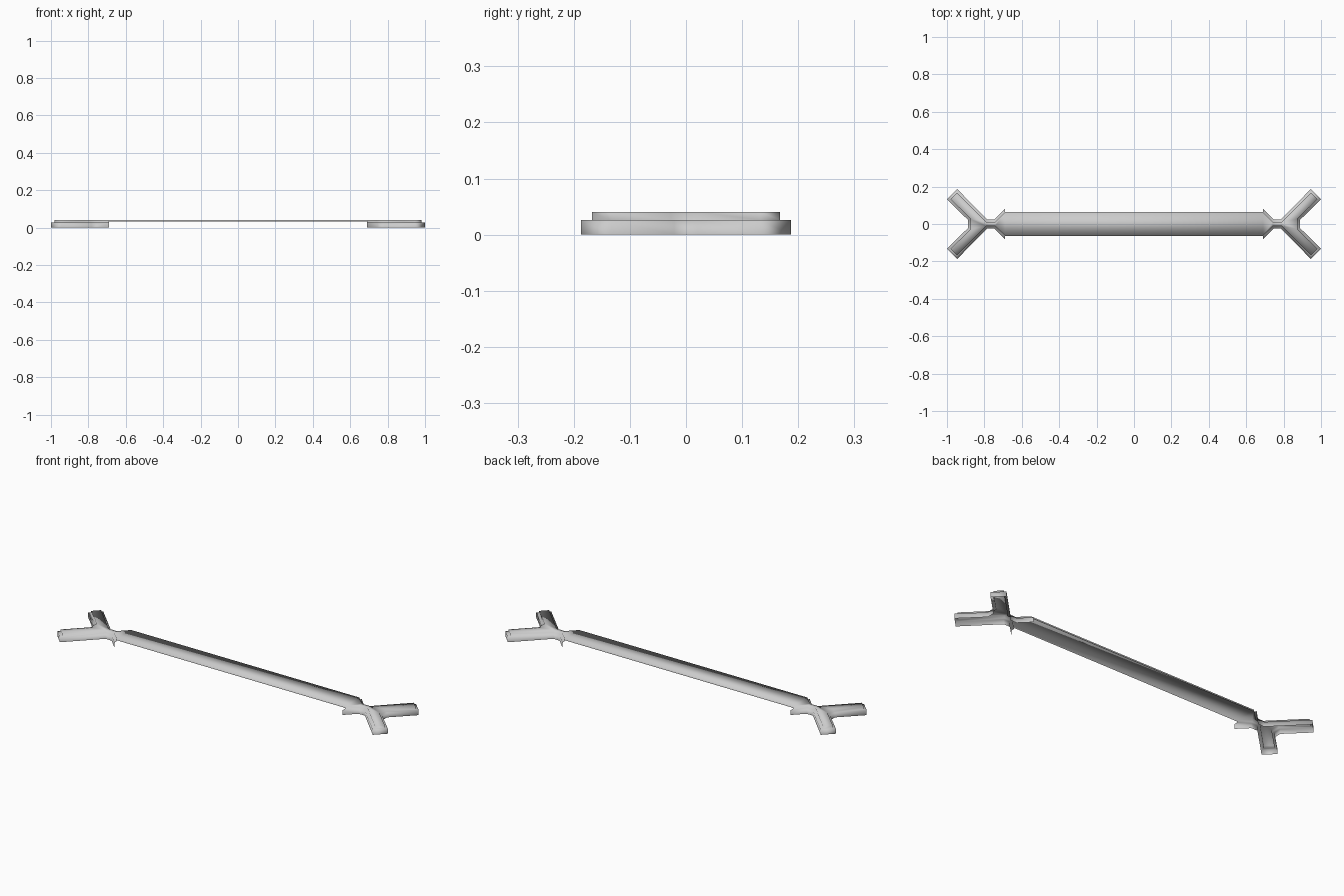
import bpy, bmesh
from mathutils import Vector

if "Cube" in bpy.data.objects:
    bpy.data.objects.remove(bpy.data.objects["Cube"])

LIP_Z, STRIP_Z, TOP_Z = 0.026, 0.032, 0.04
LEDGE = 0.0135

# Upper half of the forked end outline: tail, waist, arm tip, crotch
half = [(0.69, 0.082), (0.747, 0.025), (0.785, 0.025), (0.946, 0.187),
        (1.0, 0.133), (0.887, 0.021)]
outer = half + [(x, -y) for x, y in reversed(half)]


def inset(points, d):
    """Offset an open clockwise chain inward, keeping its ends on the same x."""
    pts = [Vector(p) for p in points]
    dirs = [(b - a).normalized() for a, b in zip(pts, pts[1:])]
    norms = [Vector((v.y, -v.x)) for v in dirs]
    res = []
    for i, p in enumerate(pts):
        if i == 0 or i == len(pts) - 1:
            n = norms[0] if i == 0 else norms[-1]
            res.append(p + Vector((0, d / n.y)))
        else:
            a, b = norms[i - 1], norms[i]
            res.append(p + (a + b) * (d / (1 + a.dot(b))))
    return [tuple(p) for p in res]


inner = inset(outer, LEDGE)
bm = bmesh.new()
tails = {}

# Forked ends: lower wall, ledge, upper wall and top plate
for s in (1, -1):
    rings = [[bm.verts.new((s * x, y, z)) for x, y in chain]
             for chain, z in ((outer, 0), (outer, LIP_Z), (inner, LIP_Z), (inner, TOP_Z))]
    for lo, hi in zip(rings, rings[1:]):
        for i in range(len(lo) - 1):
            bm.faces.new((lo[i], lo[i + 1], hi[i + 1], hi[i]))
    bm.faces.new(rings[3])
    tails[s] = (rings[3][0], rings[3][-1])

# Long strip joining the ends, with shallow side walls
(ra, rb), (la, lb) = tails[1], tails[-1]
bm.faces.new((ra, la, lb, rb))
for p, q in ((ra, la), (rb, lb)):
    low = [bm.verts.new((v.co.x, v.co.y, STRIP_Z)) for v in (p, q)]
    bm.faces.new((p, q, low[1], low[0]))

bmesh.ops.triangulate(bm, faces=[f for f in bm.faces if len(f.verts) > 4])
bmesh.ops.recalc_face_normals(bm, faces=bm.faces)
# Make sure the plate faces upward
if max(bm.faces, key=lambda f: f.calc_area()).normal.z < 0:
    bmesh.ops.reverse_faces(bm, faces=bm.faces)
for f in bm.faces:
    f.smooth = True

mesh = bpy.data.meshes.new("forked_bar")
bm.to_mesh(mesh)
bm.free()
bar = bpy.data.objects.new("forked_bar", mesh)
bpy.context.collection.objects.link(bar)
